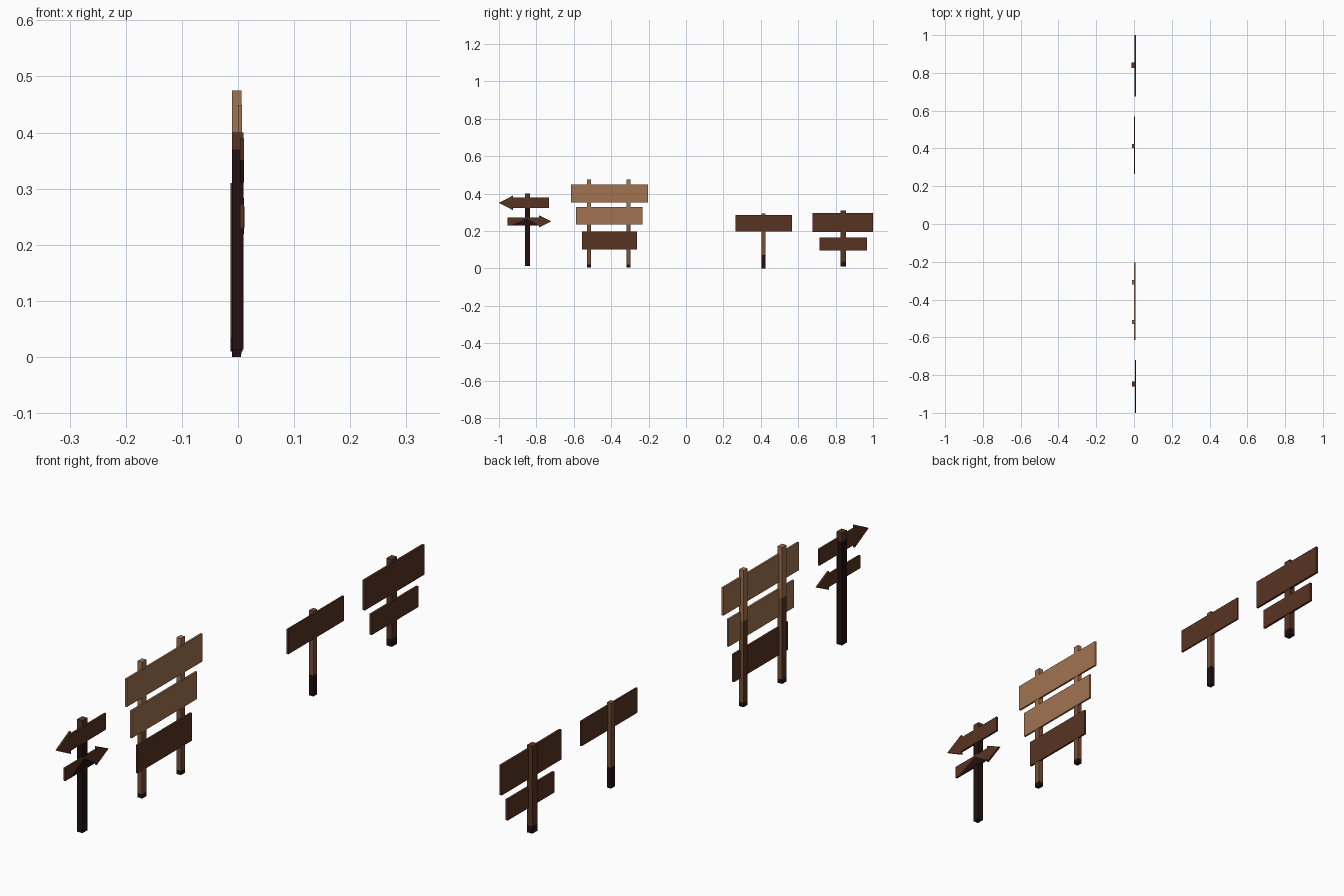
import bpy, bmesh
from mathutils import Vector

if "Cube" in bpy.data.objects:
    bpy.data.objects.remove(bpy.data.objects["Cube"])


def mat(name, rgb):
    m = bpy.data.materials.new(name)
    m.diffuse_color = (*rgb, 1)
    m.use_nodes = True
    m.node_tree.nodes["Principled BSDF"].inputs["Base Color"].default_value = m.diffuse_color
    return m


TAN = mat("tan wood", (0.36, 0.172, 0.084))
MID = mat("medium brown wood", (0.19, 0.079, 0.038))
BROWN = mat("dark brown wood", (0.098, 0.034, 0.017))
BLACK = mat("blackened wood", (0.017, 0.005, 0.005))


def prism(name, outline, x0, x1, material):
    """Extrude a (y, z) outline from x0 to x1."""
    bm = bmesh.new()
    back = [bm.verts.new((x0, y, z)) for y, z in outline]
    face = bm.faces.new(back)
    ext = bmesh.ops.extrude_face_region(bm, geom=[face])
    for v in ext["geom"]:
        if isinstance(v, bmesh.types.BMVert):
            v.co.x = x1
    bmesh.ops.recalc_face_normals(bm, faces=bm.faces)
    me = bpy.data.meshes.new(name)
    bm.to_mesh(me)
    bm.free()
    ob = bpy.data.objects.new(name, me)
    bpy.context.collection.objects.link(ob)
    me.materials.append(material)
    return ob


def plank(name, y0, y1, z0, z1, x0, x1, material):
    return prism(name, [(y0, z0), (y1, z0), (y1, z1), (y0, z1)], x0, x1, material)


def post(name, y0, y1, z0, z1, x0, x1, mats, cuts):
    """Square post, coloured in height bands from the bottom up."""
    ob = plank(name, y0, y1, z0, z1, x0, x1, mats[0])
    for m in mats[1:]:
        ob.data.materials.append(m)
    bm = bmesh.new()
    bm.from_mesh(ob.data)
    for c in cuts:
        bmesh.ops.bisect_plane(bm, geom=bm.verts[:] + bm.edges[:] + bm.faces[:],
                               plane_co=(0, 0, c), plane_no=(0, 0, 1))
    for f in bm.faces:
        f.material_index = sum(f.calc_center_median().z > c for c in cuts)
    bm.to_mesh(ob.data)
    bm.free()
    return ob


def arrow(name, tail, neck, tip, mid, half, head, x0, x1, material):
    return prism(name, [(tail, mid - half), (neck, mid - half), (neck, mid - head),
                        (tip, mid), (neck, mid + head), (neck, mid + half),
                        (tail, mid + half)], x0, x1, material)


# arrow signpost
post("arrow_post", -0.860, -0.833, 0.013, 0.40, -0.011, 0.0095, [BLACK, BROWN], [0.37])
arrow("upper_arrow", -0.733, -0.925, -1.0, 0.350, 0.028, 0.039, 0.004, 0.011, BROWN)
arrow("lower_arrow", -0.955, -0.785, -0.72, 0.251, 0.022, 0.032, 0.004, 0.011, BROWN)
# burnt patch on the lower arrow
prism("arrow_burn_mark", [(-0.935, 0.230), (-0.79, 0.230), (-0.85, 0.268)],
      0.0108, 0.0114, BLACK)

# three-board sign on two posts
for i, (y0, y1) in enumerate([(-0.530, -0.507), (-0.319, -0.297)]):
    p = post(f"board_post_{i + 1}", y0, y1, 0.005, 0.475, -0.011, 0.006,
             [BLACK, MID, TAN], [0.02, 0.30])
    # weathered darker back below the middle
    p.data.materials.append(BROWN)
    for f in p.data.polygons:
        if f.normal.x < -0.5 and f.material_index == 1:
            f.material_index = 3
for name, y0, y1, z0, z1, m in [("top", -0.615, -0.204, 0.353, 0.449, TAN),
                                ("middle", -0.588, -0.232, 0.235, 0.329, TAN),
                                ("bottom", -0.556, -0.261, 0.102, 0.198, BROWN)]:
    plank(f"{name}_board", y0, y1, z0, z1, 0.0, 0.007, m)

# single-plank sign
post("single_post", 0.403, 0.424, 0.0, 0.293, -0.011, 0.005, [BLACK, MID], [0.072])
plank("single_plank", 0.265, 0.568, 0.198, 0.284, 0.0, 0.006, BROWN)

# two-plank sign
post("double_post", 0.826, 0.855, 0.010, 0.310, -0.013, 0.008, [BLACK, BROWN], [0.035])
plank("double_upper_plank", 0.676, 1.0, 0.193, 0.297, 0.002, 0.010, BROWN)
plank("double_lower_plank", 0.714, 0.967, 0.094, 0.166, 0.002, 0.010, BROWN)
